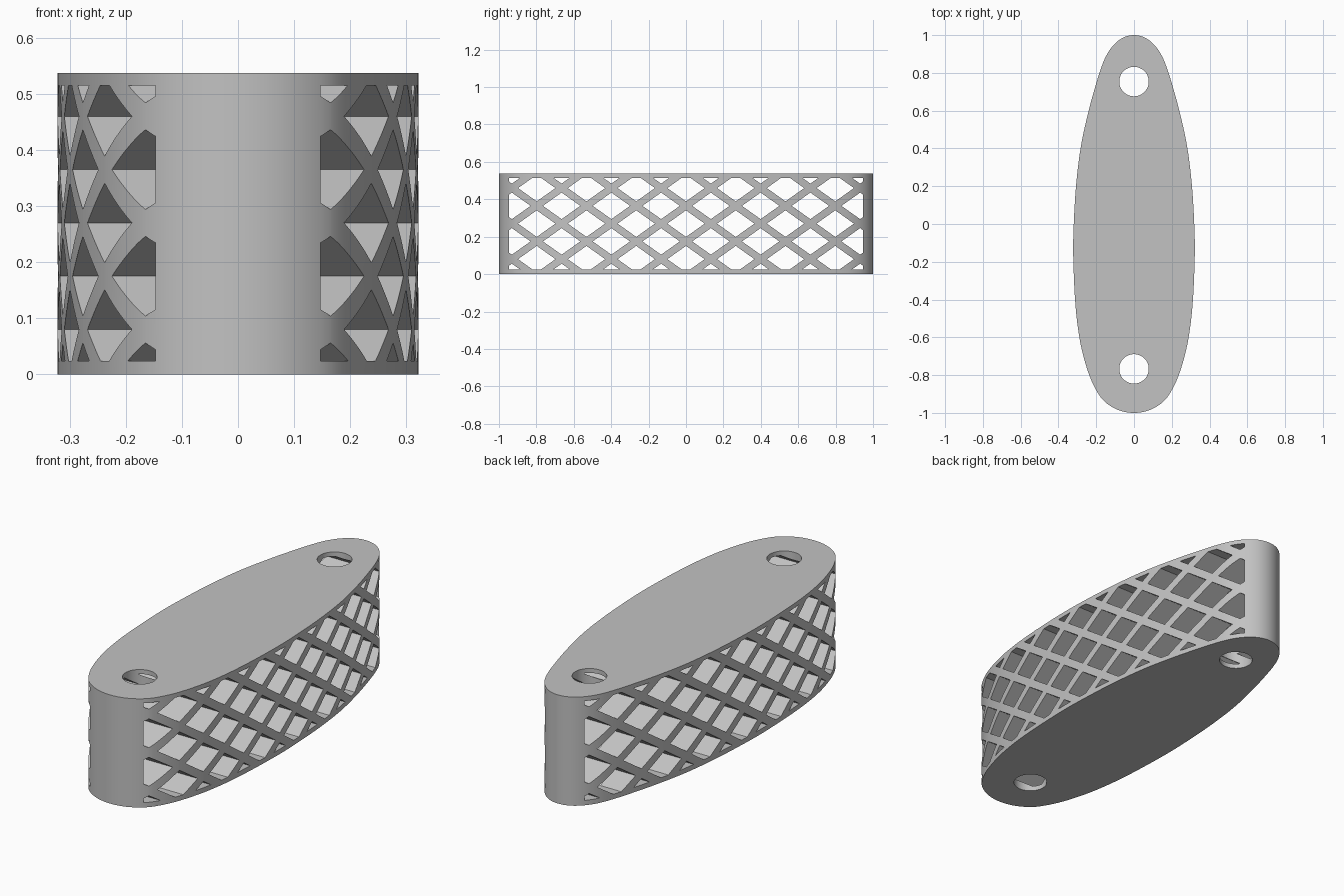
import bpy
import bmesh
from mathutils import Vector

HEIGHT = 0.537
CELL_Y, CELL_Z = 0.133, 0.095       # half pitch of the lattice
HALF_Y, HALF_Z = 0.1, 0.071         # half size of one diamond opening

if "Cube" in bpy.data.objects:
    bpy.data.objects.remove(bpy.data.objects["Cube"], do_unlink=True)

grey = bpy.data.materials.new("mid_grey")
grey.use_nodes = True
colour = (0.54, 0.54, 0.54, 1)
grey.diffuse_color = colour
grey.node_tree.nodes["Principled BSDF"].inputs["Base Color"].default_value = colour


def make_object(name, bm):
    bmesh.ops.recalc_face_normals(bm, faces=bm.faces[:])
    mesh = bpy.data.meshes.new(name)
    bm.to_mesh(mesh)
    bm.free()
    mesh.materials.append(grey)
    obj = bpy.data.objects.new(name, mesh)
    bpy.context.collection.objects.link(obj)
    return obj


def add_prism(bm, points, offset):
    """Extrude a closed polygon along an offset vector."""
    face = bm.faces.new([bm.verts.new(p) for p in points])
    grown = bmesh.ops.extrude_face_region(bm, geom=[face], use_keep_orig=True)
    verts = [g for g in grown["geom"] if isinstance(g, bmesh.types.BMVert)]
    bmesh.ops.translate(bm, verts=verts, vec=offset)


def smooth_loop(points, steps):
    """Closed Catmull-Rom curve through the points."""
    result, n = [], len(points)
    for i in range(n):
        a, b, c, d = (points[(i + k) % n] for k in (-1, 0, 1, 2))
        for s in range(steps):
            t = s / steps
            result.append(0.5 * (2 * b + (c - a) * t + (2 * a - 5 * b + 4 * c - d) * t ** 2
                                 + (3 * b - a - 3 * c + d) * t ** 3))
    return result


# Body: long rounded plan, fuller towards the front
side = [(0.055, 0.988), (0.103, 0.953), (0.142, 0.9), (0.171, 0.835), (0.203, 0.735),
        (0.245, 0.58), (0.283, 0.4), (0.307, 0.2), (0.319, 0), (0.322, -0.13),
        (0.319, -0.26), (0.312, -0.4), (0.299, -0.535), (0.276, -0.667),
        (0.237, -0.8), (0.194, -0.89), (0.15, -0.945), (0.08, -0.986)]
plan = [(0, 1)] + side + [(0, -1)] + [(-x, y) for x, y in reversed(side)]
plan = smooth_loop([Vector((x, y, 0)) for x, y in plan], 6)
bm = bmesh.new()
add_prism(bm, plan, (0, 0, HEIGHT))
body = make_object("lattice_body", bm)

# Cutter: staggered diamonds running straight across the body
bm = bmesh.new()
for col in range(-7, 8):
    for row in range(-1, 6):
        if (col + row) % 2 == 0:
            y, z = col * CELL_Y, 0.08 + row * CELL_Z
            add_prism(bm, [(-0.5, y - HALF_Y, z), (-0.5, y, z - HALF_Z),
                           (-0.5, y + HALF_Y, z), (-0.5, y, z + HALF_Z)], (1, 0, 0))
# Trim the diamonds to the plain border
for point, normal in [((0, 0.947, 0), (0, 1, 0)), ((0, -0.947, 0), (0, -1, 0)),
                      ((0, 0, 0.515), (0, 0, 1)), ((0, 0, 0.024), (0, 0, -1))]:
    bmesh.ops.bisect_plane(bm, geom=bm.verts[:] + bm.edges[:] + bm.faces[:],
                           plane_co=point, plane_no=normal, clear_outer=True)
    bmesh.ops.holes_fill(bm, edges=[e for e in bm.edges if e.is_boundary], sides=0)
diamonds = make_object("diamond_cutter", bm)

# Cutter: round hole near each end
bm = bmesh.new()
for y in (0.754, -0.767):
    made = bmesh.ops.create_cone(bm, cap_ends=True, segments=48, radius1=0.078,
                                 radius2=0.078, depth=2)
    bmesh.ops.translate(bm, verts=made["verts"], vec=(0, y, 0))
holes = make_object("hole_cutter", bm)

# Cut the openings, then drop the cutters
bpy.ops.object.select_all(action="DESELECT")
body.select_set(True)
bpy.context.view_layer.objects.active = body
for cutter in (diamonds, holes):
    cutter.hide_render = True
    mod = body.modifiers.new(cutter.name, "BOOLEAN")
    mod.operation = "DIFFERENCE"
    mod.solver = "EXACT"
    mod.object = cutter
    bpy.ops.object.modifier_apply(modifier=mod.name)
    bpy.data.objects.remove(cutter, do_unlink=True)
bpy.ops.object.shade_smooth_by_angle(angle=0.5)
